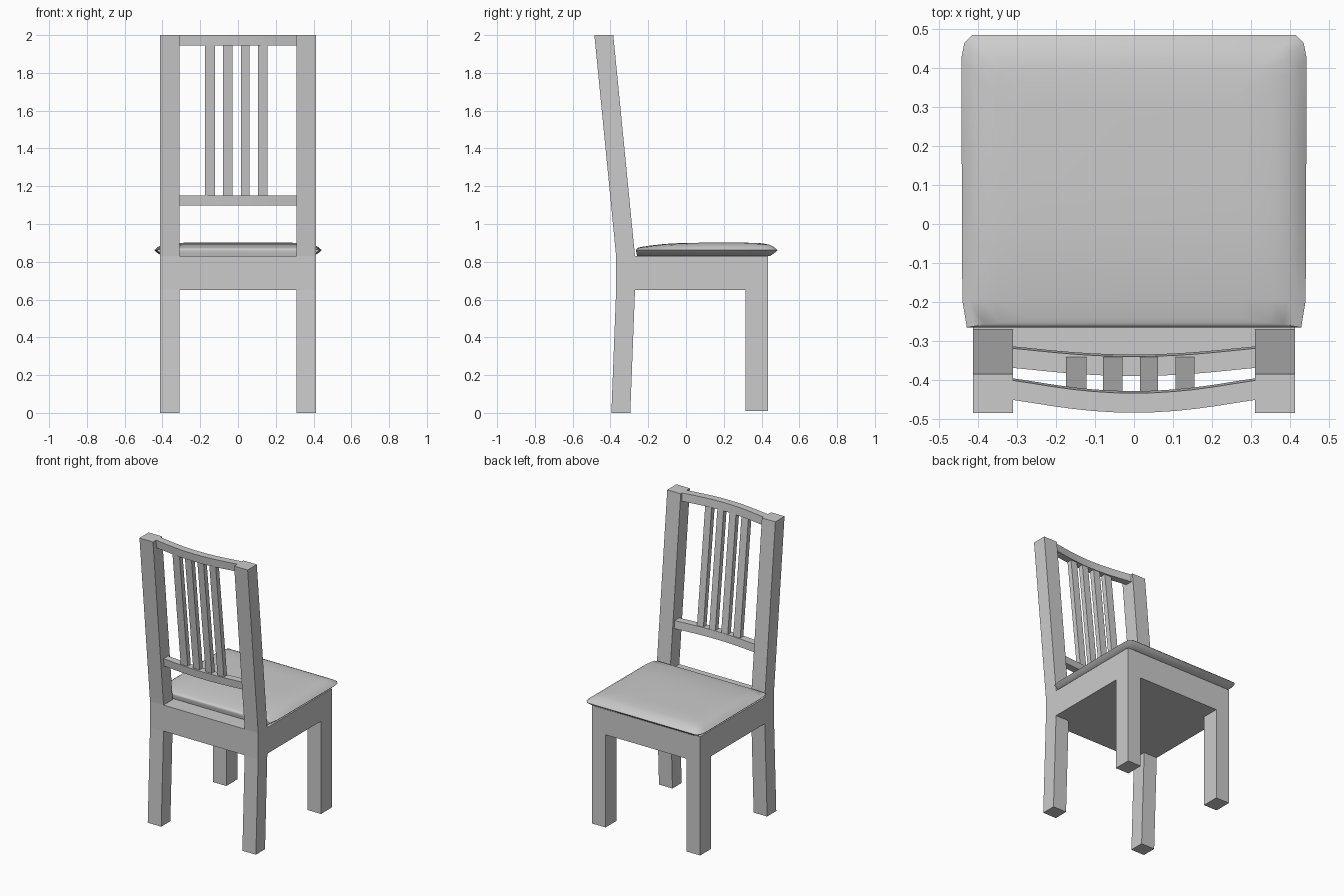
import bpy, bmesh

if "Cube" in bpy.data.objects:
    bpy.data.objects.remove(bpy.data.objects["Cube"])


def make(name, verts, faces, smooth=False):
    me = bpy.data.meshes.new(name)
    me.from_pydata(verts, [], faces)
    bm = bmesh.new()
    bm.from_mesh(me)
    bmesh.ops.recalc_face_normals(bm, faces=bm.faces)
    bm.to_mesh(me)
    bm.free()
    ob = bpy.data.objects.new(name, me)
    bpy.context.collection.objects.link(ob)
    if smooth:
        bpy.context.view_layer.objects.active = ob
        ob.select_set(True)
        bpy.ops.object.shade_smooth_by_angle(angle=0.7)
        ob.select_set(False)
    return ob


def loft(name, rings, smooth=False):
    """Join equal-length closed rings and cap both ends."""
    n = len(rings[0])
    faces = [(r * n + i, r * n + (i + 1) % n, (r + 1) * n + (i + 1) % n, (r + 1) * n + i)
             for r in range(len(rings) - 1) for i in range(n)]
    last = (len(rings) - 1) * n
    # Caps run in strips, pairing each point with its opposite one
    for base in (0, last):
        for k in range(n // 2 - 1):
            faces.append((base + k, base + k + 1, base + n - 2 - k, base + n - 1 - k))
    return make(name, [p for r in rings for p in r], faces, smooth)


def bar(name, x0, x1, profile):
    """Extrude a four-point (y, z) profile along x."""
    return loft(name, [[(x, y, z) for y, z in profile] for x in (x0, x1)])


# Seat frame
bar("seat_frame", -0.413, 0.413, [(-0.37, 0.65), (0.435, 0.65), (0.435, 0.83), (-0.37, 0.83)])

# Legs and leaning back posts
for side, x0 in (("left", -0.413), ("right", 0.31)):
    x1 = x0 + 0.103
    bar("front_leg_" + side, x0, x1, [(0.315, 0.01), (0.435, 0.01), (0.435, 0.65), (0.315, 0.65)])
    bar("rear_leg_" + side, x0, x1, [(-0.395, 0), (-0.295, 0), (-0.27, 0.65), (-0.37, 0.65)])
    bar("back_post_" + side, x0, x1, [(-0.37, 0.83), (-0.27, 0.83), (-0.385, 2), (-0.485, 2)])


# Bowed back rails, tilted with the posts
def rail(name, z0, z1, y_end, bow):
    rings = []
    for i in range(13):
        x = -0.312 + 0.624 * i / 12
        t = 1 - (x / 0.312) ** 2
        y = y_end - bow * t ** 1.2
        dy = 0.098 * (z1 - z0)
        rings.append([(x, y - 0.05 + dy, z0), (x, y + dy, z0), (x, y, z1), (x, y - 0.05, z1)])
    loft(name, rings, True)


rail("top_rail", 1.945, 2.0, -0.401, 0.033)
rail("lower_rail", 1.097, 1.15, -0.319, 0.021)

# Back slats
for i, (x0, x1) in enumerate([(-0.175, -0.122), (-0.08, -0.03), (0.015, 0.062), (0.106, 0.155)]):
    bar(f"back_slat_{i + 1}", x0, x1,
        [(-0.375, 1.149), (-0.341, 1.149), (-0.431, 1.946), (-0.465, 1.946)])


# Cushion: rings from underside to crown, flatter toward the back
def cushion_ring(inset, z):
    X, F, B = 0.443 - inset, 0.485 - inset, -0.265 + inset * 0.15
    half = [(X - 0.014, B)]
    half += [(X - 0.003 * (1 - t), B + t * (F - 0.06 - B)) for t in (0.1, 0.25, 0.45, 0.7, 1)]
    half += [(X - 0.008, F - 0.02), (X - 0.028, F)]

    def height(y):
        t = min(1, max(0, (y + 0.265) / 0.3))
        f = 0.3 + 0.7 * t * (2 - t)
        return 0.862 + (z - 0.862) * (f if z > 0.862 else 1)

    right = [(x, y, height(y)) for x, y in half]
    return right + [(-x, y, h) for x, y, h in reversed(right)]


loft("seat_cushion", [cushion_ring(i, z) for i, z in (
    (0.055, 0.83), (0.04, 0.831), (0.012, 0.85), (0, 0.862), (0.018, 0.877),
    (0.045, 0.891), (0.085, 0.898), (0.16, 0.901))], True)
